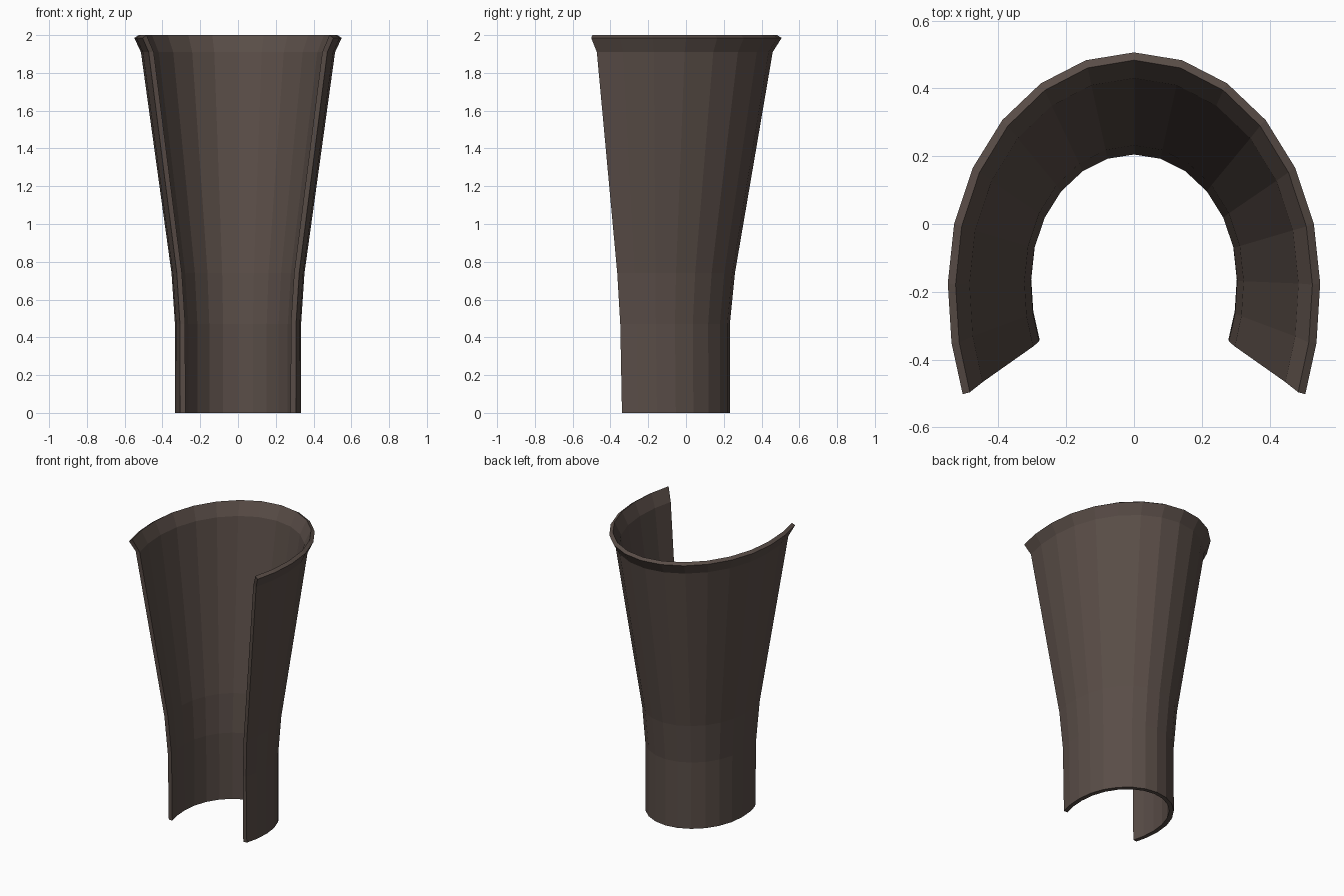
import bpy
import bmesh
import math

cube = bpy.data.objects.get("Cube")
if cube:
    bpy.data.objects.remove(cube, do_unlink=True)

# Dark brown material
brown = bpy.data.materials.new("dark_brown")
brown.use_nodes = True
colour = (0.1, 0.074, 0.063, 1)
brown.diffuse_color = colour
brown.node_tree.nodes["Principled BSDF"].inputs["Base Color"].default_value = colour

# Levels of the shell walls: height, half width, back y, front y
OUTER = [(0, 0.333, 0.232, -0.339), (0.47, 0.334, 0.232, -0.348),
         (0.74, 0.352, 0.259, -0.364), (1.91, 0.514, 0.459, -0.472),
         (1.985, 0.549, 0.506, -0.502)]
INNER = [(0, 0.303, 0.205, -0.339), (0.47, 0.304, 0.205, -0.346),
         (0.74, 0.323, 0.232, -0.361), (1.91, 0.485, 0.43, -0.466),
         (2.0, 0.526, 0.483, -0.496)]

# Unit horseshoe: elliptical arc with slightly straightened open ends
TIP_Y = -0.48
half = [(math.sin(math.radians(15 * i)), math.cos(math.radians(15 * i))) for i in range(7)]
half += [(0.98, -0.258), (0.92, TIP_Y)]
arc = [(-x, y) for x, y in reversed(half[1:])] + half


def add_ring(bm, level):
    """One horizontal row of vertices fitted to a level's extents."""
    z, width, back, front = level
    depth = (back - front) / (1 - TIP_Y)
    return [bm.verts.new((x * width, back + (y - 1) * depth, z)) for x, y in arc]


# Shell: outer wall up, over the rim, inner wall down, closed underneath
bm = bmesh.new()
outer = [add_ring(bm, level) for level in OUTER]
inner = [add_ring(bm, level) for level in INNER]
loop = outer + inner[::-1]
for k, low in enumerate(loop):
    high = loop[(k + 1) % len(loop)]
    for i in range(len(arc) - 1):
        bm.faces.new((low[i], low[i + 1], high[i + 1], high[i]))

# Narrow strips closing the two open front edges
for end in (0, -1):
    for k in range(len(OUTER) - 1):
        bm.faces.new((outer[k][end], outer[k + 1][end], inner[k + 1][end], inner[k][end]))

bmesh.ops.recalc_face_normals(bm, faces=bm.faces)
mesh = bpy.data.meshes.new("flared_shell")
bm.to_mesh(mesh)
bm.free()
mesh.materials.append(brown)
shell = bpy.data.objects.new("flared_shell", mesh)
bpy.context.collection.objects.link(shell)
